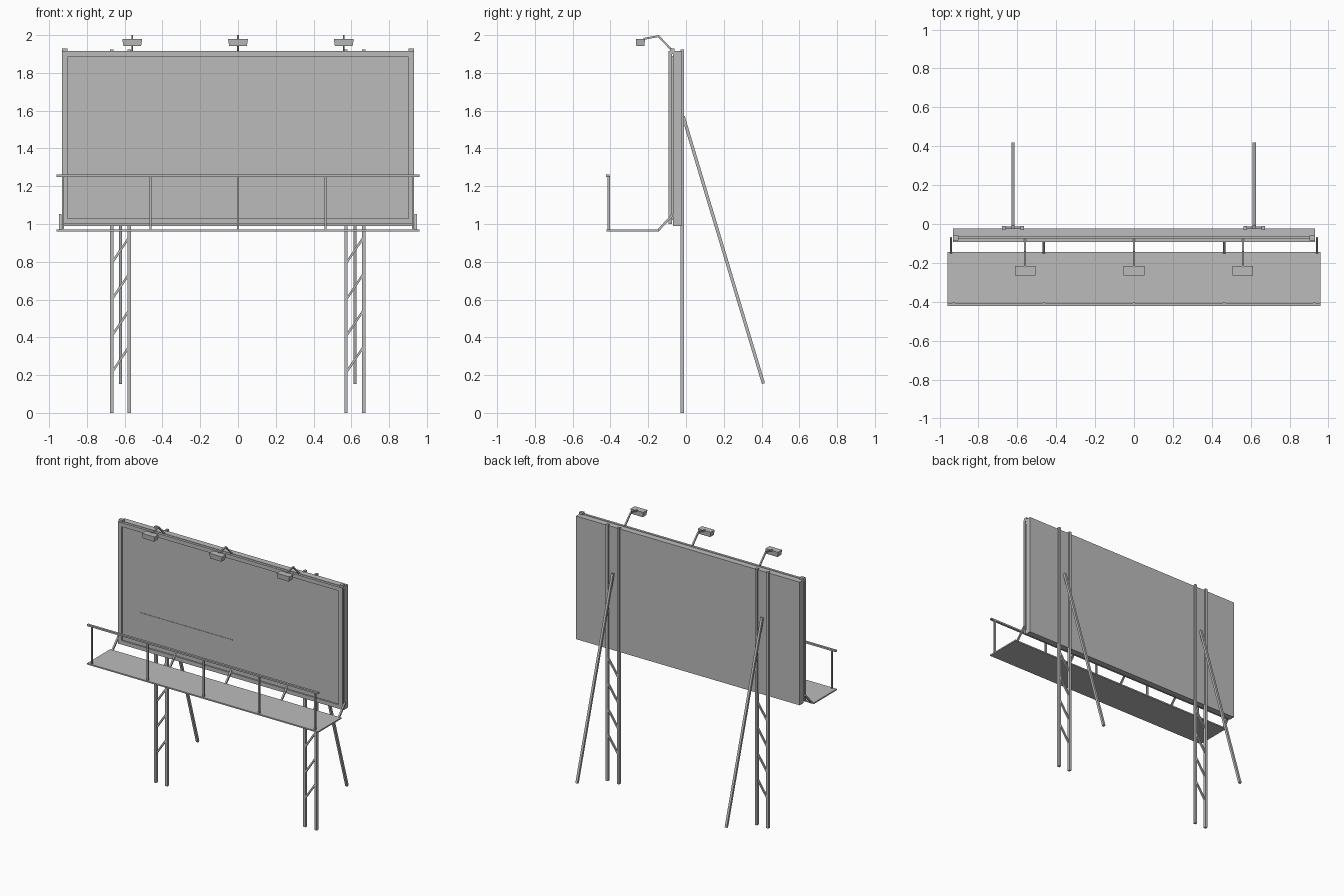
import bpy, bmesh
from mathutils import Vector, Matrix

cube = bpy.data.objects.get("Cube")
if cube:
    bpy.data.objects.remove(cube)

grey = bpy.data.materials.new("galvanised grey")
grey.use_nodes = True
colour = (0.5, 0.5, 0.5, 1)
grey.diffuse_color = colour
grey.node_tree.nodes["Principled BSDF"].inputs["Base Color"].default_value = colour


def finish(name, bm):
    mesh = bpy.data.meshes.new(name)
    bm.to_mesh(mesh)
    bm.free()
    mesh.materials.append(grey)
    obj = bpy.data.objects.new(name, mesh)
    bpy.context.collection.objects.link(obj)
    return obj


def box(name, x, y, z, taper=1.0):
    """Box from (min, max) ranges; taper narrows its bottom."""
    bm = bmesh.new()
    bmesh.ops.create_cube(bm, size=1)
    mid = Vector([sum(r) / 2 for r in (x, y, z)])
    size = Vector([r[1] - r[0] for r in (x, y, z)])
    for v in bm.verts:
        if v.co.z < 0:
            v.co.x *= taper
            v.co.y *= taper
        v.co = v.co * size + mid
    return finish(name, bm)


def bar(name, a, b, width):
    """Square bar between two points."""
    a, b = Vector(a), Vector(b)
    d = b - a
    bm = bmesh.new()
    bmesh.ops.create_cube(bm, size=1)
    side = Vector((1, 0, 0)) if abs(d.x) < 0.001 else Vector((0, 1, 0))
    up = d.normalized()
    rot = Matrix((side, up.cross(side), up)).transposed()
    for v in bm.verts:
        v.co = rot @ Vector((v.co.x * width, v.co.y * width, v.co.z * d.length)) + (a + b) / 2
    return finish(name, bm)


# Display panel: backing, recessed face and raised frame
box("panel_backing", (-0.93, 0.93), (-0.068, -0.022), (0.99, 1.915))
box("panel_face", (-0.905, 0.905), (-0.082, -0.066), (1.02, 1.89))
box("face_rule", (-0.76, 0.01), (-0.085, -0.08), (1.272, 1.277))
for name, z in (("frame_bottom", (1.0, 1.03)), ("frame_top", (1.885, 1.915))):
    box(name, (-0.925, 0.925), (-0.092, -0.074), z)
for side, s in (("right", -1), ("left", 1)):
    x = sorted((s * 0.902, s * 0.932))
    box(side + "_frame_rail", x, (-0.093, -0.076), (1.0, 1.915))
    box(side + "_frame_cap", x, (-0.085, -0.06), (1.9, 1.93))

# Support towers: paired posts, diagonal lacing and rear brace
for side, c in (("right", -0.622), ("left", 0.619)):
    for end, dx in (("outer", -0.047), ("inner", 0.047)):
        box(f"{side}_post_{end}", (c + dx - 0.009, c + dx + 0.009), (-0.03, -0.01), (0, 1.925))
    for i in range(4):
        z = 0.22 + 0.193 * i
        bar(f"{side}_lacing_{i}", (c - 0.042, -0.02, z), (c + 0.042, -0.02, z + 0.125), 0.012)
    bar(side + "_rear_brace", (c, 0.41, 0.155), (c, -0.015, 1.57), 0.017)

# Walkway with railing and hangers
box("walkway_deck", (-0.96, 0.96), (-0.42, -0.145), (0.96, 0.97))
box("walkway_handrail", (-0.96, 0.96), (-0.423, -0.406), (1.25, 1.262))
for i in range(5):
    x = (i - 2) * 0.4635
    box(f"railing_post_{i}", (x - 0.006, x + 0.006), (-0.415, -0.403), (0.965, 1.255))
    x *= 1.015 if i in (0, 4) else 1
    bar(f"walkway_hanger_{i}", (x, -0.148, 0.965), (x, -0.07, 1.05), 0.012)

# Floodlights on bent arms above the panel
for name, x in (("right", -0.56), ("middle", 0), ("left", 0.56)):
    bar(name + "_lamp_arm_lower", (x, -0.075, 1.92), (x, -0.145, 1.994), 0.01)
    bar(name + "_lamp_arm_upper", (x, -0.143, 1.995), (x, -0.225, 1.98), 0.01)
    box(name + "_lamp_head", (x - 0.053, x + 0.053), (-0.266, -0.217), (1.942, 1.98), 0.88)
